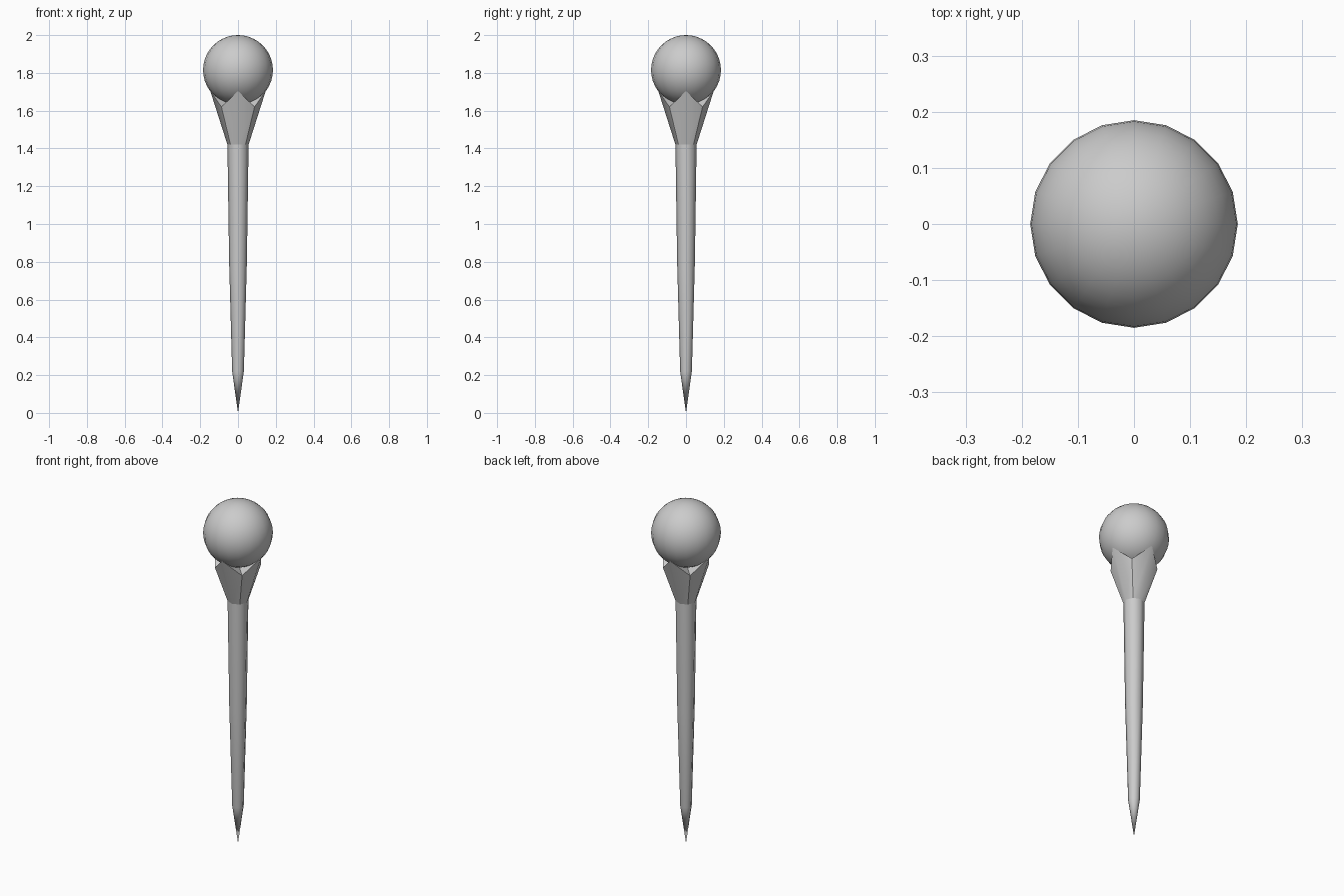
import bpy, bmesh, math

if "Cube" in bpy.data.objects:
    bpy.data.objects.remove(bpy.data.objects["Cube"])

# Ball on top
bpy.ops.mesh.primitive_uv_sphere_add(segments=20, ring_count=20, radius=0.185, location=(0, 0, 1.815))
ball = bpy.context.object
ball.name = "ball"
bpy.ops.object.shade_smooth()

# Tapered eight-sided shaft flaring into a four-pointed cup.
# Each ring: (axis radius, axis z, diagonal radius, diagonal z)
rings = [
    (0.031, 0.22, 0.031, 0.22),
    (0.047, 0.80, 0.047, 0.80),
    (0.056, 1.42, 0.056, 1.42),
    (0.147, 1.705, 0.124, 1.62),
]
bm = bmesh.new()
loops = []
for ra, za, rd, zd in rings:
    loop = []
    for i in range(8):
        r, z = (ra, za) if i % 2 == 0 else (rd, zd)
        a = i * math.pi / 4
        loop.append(bm.verts.new((r * math.cos(a), r * math.sin(a), z)))
    loops.append(loop)
tip = bm.verts.new((0, 0, 0))
cup = bm.verts.new((0, 0, 1.64))
for i in range(8):
    j = (i + 1) % 8
    bm.faces.new((tip, loops[0][j], loops[0][i]))
    for low, high in zip(loops, loops[1:]):
        bm.faces.new((low[i], low[j], high[j], high[i]))
    bm.faces.new((loops[-1][i], loops[-1][j], cup))
bmesh.ops.recalc_face_normals(bm, faces=bm.faces)
mesh = bpy.data.meshes.new("shaft")
bm.to_mesh(mesh)
bm.free()
shaft = bpy.data.objects.new("shaft", mesh)
bpy.context.collection.objects.link(shaft)

# Smooth the shaft sides but keep the cup edges crisp
bpy.ops.object.select_all(action='DESELECT')
shaft.select_set(True)
bpy.context.view_layer.objects.active = shaft
bpy.ops.object.shade_smooth_by_angle(angle=math.radians(46))
# Crisp corners between the four petals and where they meet the shaft
for e in mesh.edges:
    a, b = (mesh.vertices[v].co for v in e.vertices)
    diagonal = abs(abs(a.x) - abs(a.y)) < 1e-4 and abs(abs(b.x) - abs(b.y)) < 1e-4
    flare = max(a.z, b.z) > 1.5 and diagonal
    collar = abs(a.z - 1.42) < 1e-4 and abs(b.z - 1.42) < 1e-4
    if flare or collar:
        e.use_edge_sharp = True
